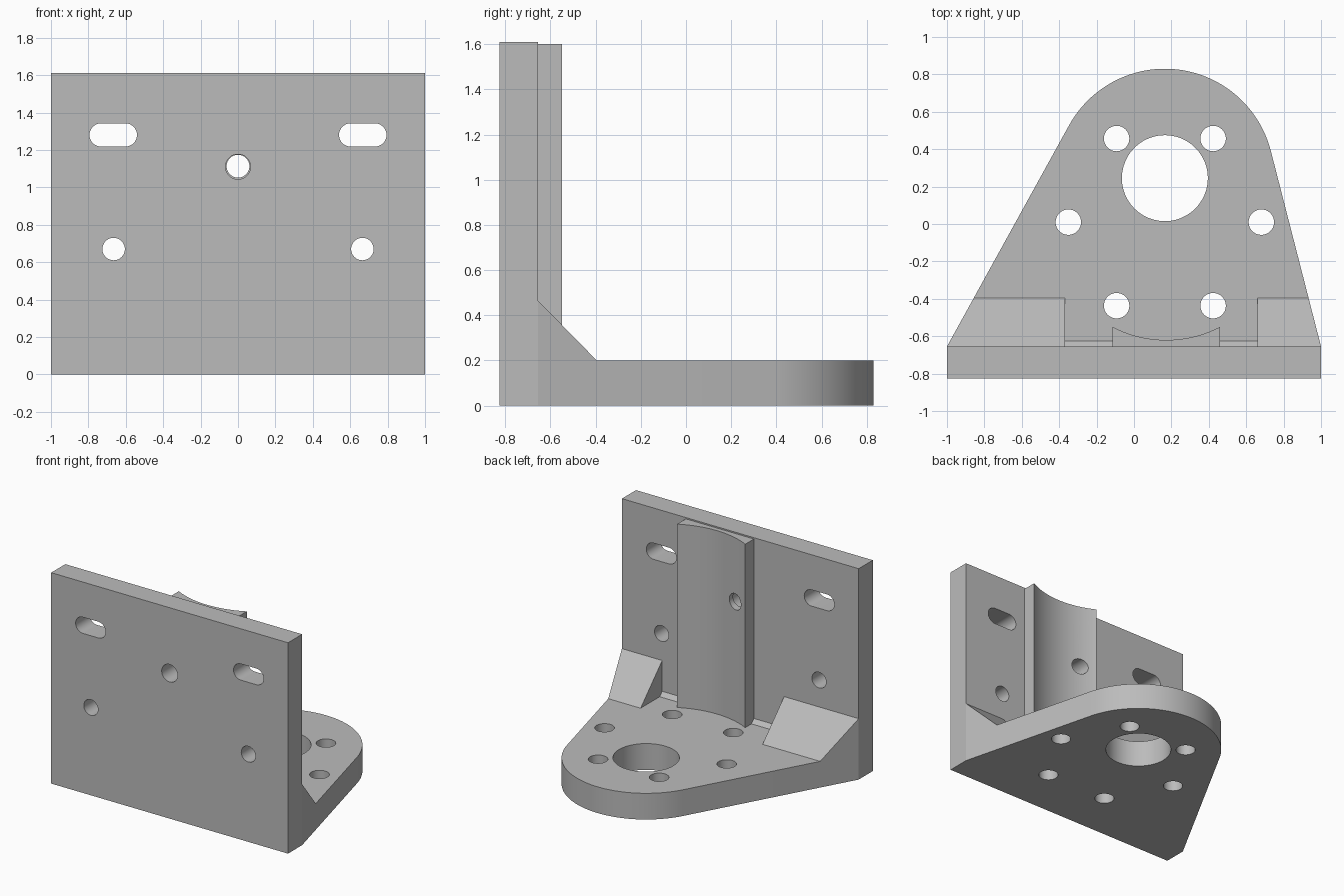
import bpy
import bmesh
from math import sin, cos, pi, atan2, acos, hypot, radians
from mathutils import Vector

cube = bpy.data.objects.get("Cube")
if cube:
    bpy.data.objects.remove(cube)

grey = bpy.data.materials.new("light grey metal")
grey.use_nodes = True
GREY = (0.5, 0.5, 0.5, 1)
grey.diffuse_color = GREY
grey.node_tree.nodes["Principled BSDF"].inputs["Base Color"].default_value = GREY

WALL_FRONT, WALL_BACK = -0.825, -0.655
BASE_TOP = 0.2
CX, CY, NOSE_R = 0.165, 0.245, 0.585     # rounded nose of the base


def finish(bm, name):
    bmesh.ops.recalc_face_normals(bm, faces=bm.faces)
    mesh = bpy.data.meshes.new(name)
    bm.to_mesh(mesh)
    bm.free()
    mesh.materials.append(grey)
    ob = bpy.data.objects.new(name, mesh)
    bpy.context.collection.objects.link(ob)
    return ob


def extrude(name, points, vector):
    """Solid from a closed 3D outline pushed along a vector."""
    bm = bmesh.new()
    face = bm.faces.new([bm.verts.new(p) for p in points])
    moved = bmesh.ops.extrude_face_region(bm, geom=[face], use_keep_orig=True)
    verts = [g for g in moved["geom"] if isinstance(g, bmesh.types.BMVert)]
    bmesh.ops.translate(bm, verts=verts, vec=vector)
    return finish(bm, name)


def hull(name, points):
    bm = bmesh.new()
    for p in points:
        bm.verts.new(p)
    bmesh.ops.convex_hull(bm, input=bm.verts)
    bmesh.ops.dissolve_limit(bm, angle_limit=0.01, verts=bm.verts, edges=bm.edges)
    return finish(bm, name)


def arc(x, y, r, start, end, steps):
    return [(x + r * cos(start + (end - start) * i / steps),
             y + r * sin(start + (end - start) * i / steps)) for i in range(steps + 1)]


def slot(x, y, r, half=0):
    """Circle outline, stretched sideways when half is not zero."""
    right = arc(x + half, y, r, -pi / 2, pi / 2, 24)
    left = arc(x - half, y, r, pi / 2, 3 * pi / 2, 24)
    return right + left if half else right[:-1] + left[:-1]


def drill(ob, outlines, upright):
    """Cut each outline through the object, along z or along y."""
    for outline in outlines:
        if upright:
            cutter = extrude("cutter", [(a, b, -0.5) for a, b in outline], (0, 0, 1))
        else:
            cutter = extrude("cutter", [(a, -1, b) for a, b in outline], (0, 1, 0))
        mod = ob.modifiers.new("hole", "BOOLEAN")
        mod.operation, mod.solver, mod.object = "DIFFERENCE", "EXACT", cutter
        graph = bpy.context.evaluated_depsgraph_get()
        mesh = bpy.data.meshes.new_from_object(ob.evaluated_get(graph))
        ob.modifiers.clear()
        ob.data = mesh
        bpy.data.objects.remove(cutter)
    return ob


# Upright mounting wall with slots and screw holes
wall = extrude("mounting_wall", [(-1, WALL_FRONT, 0), (1, WALL_FRONT, 0),
                                 (1, WALL_BACK, 0), (-1, WALL_BACK, 0)], (0, 0, 1.61))
wall_holes = [slot(0, 1.11, 0.067)]
for side in (-1, 1):
    wall_holes += [slot(side * 0.667, 1.28, 0.062, 0.065), slot(side * 0.665, 0.67, 0.06)]
drill(wall, wall_holes, False)


# Base plate: straight sides tangent to the round nose
def tangent_angle(x, side):
    dx, dy = x - CX, WALL_BACK - CY
    return atan2(dy, dx) + side * acos(NOSE_R / hypot(dx, dy))


nose = arc(CX, CY, NOSE_R, tangent_angle(1, 1), tangent_angle(-1, -1) + 2 * pi, 64)
outline = [(-1, WALL_BACK), (1, WALL_BACK)] + nose
base = extrude("base_plate", [(x, y, 0) for x, y in outline], (0, 0, BASE_TOP))
base_holes = [slot(CX, CY, 0.23)]
for i in range(6):
    a = radians(60 * i)
    base_holes.append(slot(CX + 0.516 * cos(a), 0.01 + 0.516 * sin(a), 0.068))
drill(base, base_holes, True)


# Corner wedges: big gussets at the ends, small fillets beside the saddle
def wedge(name, inner, outer, outer_tip, depth, height):
    tip = WALL_BACK + depth
    points = []
    for x, x_tip in ((inner, inner), (outer, outer_tip)):
        points += [(x, WALL_BACK, BASE_TOP), (x, WALL_BACK, BASE_TOP + height),
                   (x_tip, tip, BASE_TOP)]
    return hull(name, points)


def side_x(corner, y):
    """X of the base plate's slanted side at a given y."""
    tx, ty = nose[0] if corner > 0 else nose[-1]
    return corner + (tx - corner) * (y - WALL_BACK) / (ty - WALL_BACK)


wedge("right_gusset", -0.37, -1, side_x(-1, -0.395), 0.26, 0.265)
wedge("left_gusset", 0.66, 1, side_x(1, -0.395), 0.26, 0.265)
wedge("right_fillet", -0.37, -0.115, -0.115, 0.03, 0.03)
wedge("left_fillet", 0.46, 0.66, 0.66, 0.03, 0.03)

# Saddle column with a concave back
half, sag, mid = 0.2875, 0.07, 0.1725
radius = (half ** 2 + sag ** 2) / (2 * sag)
spread = atan2(half, radius - sag)
hollow = arc(mid, -0.62 + radius, radius, -pi / 2 + spread, -pi / 2 - spread, 32)
profile = [(mid - half, WALL_BACK), (mid + half, WALL_BACK)] + hollow
saddle = extrude("saddle_column", [(x, y, BASE_TOP) for x, y in profile], (0, 0, 1.4))
drill(saddle, [slot(0, 1.113, 0.061)], False)

# Smooth the round surfaces, keep the edges sharp
bpy.ops.object.select_all(action="DESELECT")
for ob in (wall, base, saddle):
    ob.select_set(True)
    bpy.context.view_layer.objects.active = ob
bpy.ops.object.shade_smooth_by_angle(angle=radians(25))
